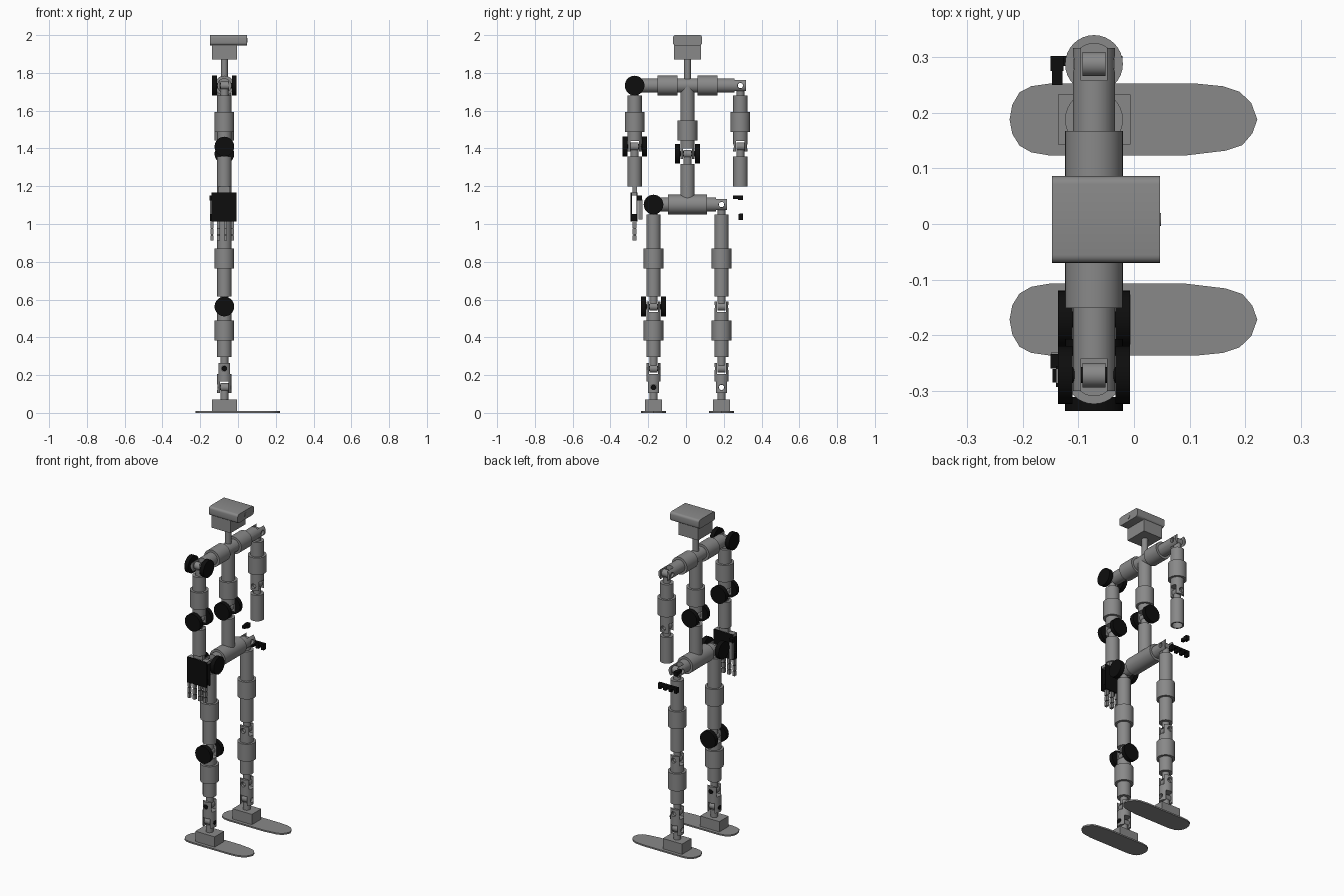
import bpy, bmesh, math
from mathutils import Vector, Matrix

if "Cube" in bpy.data.objects:
    bpy.data.objects.remove(bpy.data.objects["Cube"], do_unlink=True)


def material(name, value):
    m = bpy.data.materials.new(name)
    m.use_nodes = True
    col = (value, value, value, 1)
    m.diffuse_color = col
    m.node_tree.nodes["Principled BSDF"].inputs["Base Color"].default_value = col
    return m


GREY = material("mid grey", 0.25)
BLACK = material("black", 0.004)
CX, CY = -0.072, 0.008            # vertical axis of the body
R, SLEEVE_R, DRUM_R = 0.038, 0.052, 0.052
X, Y, Z = Vector((1, 0, 0)), Vector((0, 1, 0)), Vector((0, 0, 1))
made = []


def finish(name, bm, mat):
    bmesh.ops.recalc_face_normals(bm, faces=bm.faces)
    mesh = bpy.data.meshes.new(name)
    bm.to_mesh(mesh)
    bm.free()
    mesh.materials.append(mat)
    ob = bpy.data.objects.new(name, mesh)
    bpy.context.collection.objects.link(ob)
    made.append(ob)
    return ob


def tube(name, p0, p1, r, mat=GREY, bore=0.0, n=32):
    """Cylinder between two points, optionally bored through."""
    p0, p1 = Vector(p0), Vector(p1)
    turn = (p1 - p0).to_track_quat('Z', 'Y').to_matrix()
    bm = bmesh.new()
    ends = [(p0, r), (p1, r)] + ([(p1, bore), (p0, bore)] if bore else [])
    rings = [[bm.verts.new(c + turn @ Vector((q * math.cos(2 * math.pi * i / n),
                                              q * math.sin(2 * math.pi * i / n), 0)))
              for i in range(n)] for c, q in ends]
    pairs = zip(rings, rings[1:] + rings[:1]) if bore else [rings]
    for a, b in pairs:
        for i in range(n):
            j = (i + 1) % n
            bm.faces.new((a[i], a[j], b[j], b[i]))
    if not bore:
        for ring in rings:
            bm.faces.new(ring)
    return finish(name, bm, mat)


def box(name, lo, hi, mat=GREY):
    lo, hi = Vector(lo), Vector(hi)
    bm = bmesh.new()
    bmesh.ops.create_cube(bm, size=1, matrix=Matrix.Translation((lo + hi) / 2)
                          @ Matrix.Diagonal((*(hi - lo), 1)))
    return finish(name, bm, mat)


def cut(ob, cutter):
    mod = ob.modifiers.new("cut", 'BOOLEAN')
    mod.operation, mod.solver, mod.object = 'DIFFERENCE', 'EXACT', cutter
    deps = bpy.context.evaluated_depsgraph_get()
    mesh = bpy.data.meshes.new_from_object(ob.evaluated_get(deps))
    ob.modifiers.clear()
    ob.data = mesh
    made.remove(cutter)
    bpy.data.objects.remove(cutter, do_unlink=True)


def fork(ob, pivot, out, axis):
    """Cut a slot and a pin hole into the end of a tube."""
    side = out.cross(axis)
    a, b = pivot - out * 0.03, pivot + out * 0.06
    wide = axis * 0.023 + side * 0.06
    pts = (a - wide, a + wide, b - wide, b + wide)
    lo = [min(p[k] for p in pts) for k in range(3)]
    hi = [max(p[k] for p in pts) for k in range(3)]
    cut(ob, box("slot_cutter", lo, hi))
    cut(ob, tube("hole_cutter", pivot - axis * 0.07, pivot + axis * 0.07, 0.015, n=20))


def tongue(name, start, pivot, axis):
    """Round stem ending in an eye that sits inside a fork."""
    d = (pivot - start).normalized()
    tube(name + "_stem", start - d * 0.01, pivot - d * 0.017, 0.021, n=20)
    tube(name + "_eye", pivot - axis * 0.021, pivot + axis * 0.021, 0.022, bore=0.014, n=20)


def motor(name, pivot, axis):
    """Pair of black drums on a shared pin."""
    tube(name + "_pin", pivot - axis * 0.05, pivot + axis * 0.05, 0.0145, BLACK, n=20)
    for s, tag in ((-1, "a"), (1, "b")):
        tube(f"{name}_drum_{tag}", pivot + axis * s * 0.039, pivot + axis * s * 0.065,
             DRUM_R, BLACK)


def at(y, z, x=CX):
    return Vector((x, CY + y, z))


# Head, with a rounded slab overhanging the front
box("head_block", (-0.137, CY - 0.071, 1.872), (-0.006, CY + 0.071, 1.955))
slab = box("head_slab", (-0.148, CY - 0.078, 1.946), (0.047, CY + 0.078, 2.0))
bm = bmesh.new()
bm.from_mesh(slab.data)
long_edges = [e for e in bm.edges if abs((e.verts[0].co - e.verts[1].co).x) > 0.1]
bmesh.ops.bevel(bm, geom=long_edges, offset=0.014, segments=4, profile=0.5, affect='EDGES')
bm.to_mesh(slab.data)
bm.free()
tube("head_lens", (0.046, CY, 1.973), (0.049, CY, 1.973), 0.012, n=20)
tube("neck", at(0, 1.74), at(0, 1.88), 0.018)

# Shoulder bar and pelvis bar with forked ends
SHOULDER, HIP = 1.733, 1.103
for name, half, z in (("shoulder_bar", 0.28, SHOULDER), ("pelvis_bar", 0.18, HIP)):
    bar = tube(name, at(-half - 0.029, z), at(half + 0.029, z), R)
    for s in (-1, 1):
        fork(bar, at(s * half, z), Y * s, X)
for s, tag in ((-1, "right"), (1, "left")):
    tube(tag + "_shoulder_sleeve", at(s * 0.053, SHOULDER), at(s * 0.159, SHOULDER), SLEEVE_R)
tube("pelvis_sleeve", at(-0.104, HIP), at(0.104, HIP), SLEEVE_R)

# Spine with a powered waist joint
WAIST = at(0, 1.371)
spine = tube("upper_spine", at(0, WAIST.z - 0.027), at(0, SHOULDER), R)
fork(spine, WAIST, -Z, Y)
tube("spine_sleeve", at(0, 1.442), at(0, 1.548), SLEEVE_R)
tube("lower_spine", at(0, HIP), at(0, 1.318), R)
tongue("waist", at(0, 1.318), WAIST, Y)
motor("waist", WAIST, Y)

for s, tag in ((-1, "right"), (1, "left")):
    # Arm
    y = s * 0.28
    elbow, shoulder = at(y, 1.41), at(y, SHOULDER)
    arm = tube(tag + "_upper_arm", at(y, 1.383), at(y, 1.68), R)
    fork(arm, elbow, -Z, Y)
    tongue(tag + "_shoulder", at(y, 1.68), shoulder, X)
    tube(tag + "_arm_sleeve", at(y, 1.488), at(y, 1.592), SLEEVE_R)
    tube(tag + "_forearm", at(y, 1.198), at(y, 1.357), R, bore=0.03)
    tube(tag + "_forearm_cap", at(y, 1.34), at(y, 1.356), 0.031)
    tongue(tag + "_elbow", at(y, 1.357), elbow, Y)

    # Leg
    y = s * 0.18
    hip, knee = at(y, HIP), at(y, 0.563)
    ankle, foot_joint = at(y, 0.235), at(y, 0.135)
    tube(tag + "_thigh", at(y, 0.616), at(y, 1.05), R)
    tongue(tag + "_hip", at(y, 1.05), hip, X)
    tube(tag + "_thigh_sleeve", at(y, 0.765), at(y, 0.87), SLEEVE_R)
    tongue(tag + "_knee", at(y, 0.616), knee, Y)
    shin = tube(tag + "_shin", at(y, 0.295), at(y, 0.59), R)
    fork(shin, knee, Z, Y)
    tube(tag + "_shin_sleeve", at(y, 0.384), at(y, 0.49), SLEEVE_R)
    tongue(tag + "_ankle", at(y, 0.295), ankle, Y)
    link = tube(tag + "_ankle_link", at(y, 0.106), at(y, 0.265), R)
    fork(link, ankle, Z, Y)
    fork(link, foot_joint, -Z, X)
    tongue(tag + "_foot", at(y, 0.07), foot_joint, X)

    # Foot block on a thin rounded sole
    box(tag + "_foot_block", at(y - 0.045, 0.008, -0.137), at(y + 0.045, 0.072, -0.006))
    outline = [(-0.224, 0), (-0.219, 0.027), (-0.206, 0.049), (-0.185, 0.06), (-0.15, 0.065),
               (0.11, 0.065), (0.16, 0.06), (0.19, 0.05), (0.211, 0.03), (0.222, 0),
               (0.213, -0.025), (0.195, -0.046), (0.165, -0.056), (0.09, -0.065),
               (-0.15, -0.065), (-0.185, -0.059), (-0.206, -0.047), (-0.219, -0.026)]
    bm = bmesh.new()
    rings = [[bm.verts.new(at(y + s * v, z, u)) for u, v in outline] for z in (0, 0.009)]
    for ring in rings:
        bm.faces.new(ring)
    for i in range(len(outline)):
        j = (i + 1) % len(outline)
        bm.faces.new((rings[0][i], rings[0][j], rings[1][j], rings[1][i]))
    finish(tag + "_sole", bm, GREY)

    # Motors and pins are fitted on the right side only
    if s < 0:
        motor("right_shoulder", shoulder, X)
        motor("right_elbow", elbow, Y)
        motor("right_hip", hip, X)
        motor("right_knee", knee, Y)
        for name, p, ax in (("ankle", ankle, Y), ("foot", foot_joint, X)):
            tube(f"right_{name}_pin", p - ax * 0.037, p + ax * 0.037, 0.0145, BLACK, n=20)

# Right hand: hollow palm of two plates, four fingers and a thumb
HY = -0.272
FINGERS = (-0.138, -0.102, -0.066, -0.03)
box("wrist", (CX - 0.03, HY - 0.012, 1.16), (CX + 0.03, HY + 0.012, 1.205))
box("palm_outer_plate", (-0.14, HY - 0.021, 1.012), (-0.008, HY - 0.014, 1.168), BLACK)
box("palm_inner_plate", (-0.14, HY + 0.011, 1.012), (-0.008, HY + 0.016, 1.168), BLACK)
box("palm_top", (-0.14, HY - 0.02, 1.15), (-0.008, HY + 0.015, 1.168))
for i, x in enumerate(FINGERS):
    box(f"finger_knuckle_{i}", (x - 0.009, HY - 0.013, 1.015), (x + 0.009, HY + 0.011, 1.052), BLACK)
    for k, (a, b) in enumerate(((0.98, 1.016), (0.945, 0.975), (0.912, 0.94))):
        box(f"finger_{i}_segment_{k}", (x - 0.008, HY - 0.01, a), (x + 0.008, HY + 0.01, b))
        box(f"finger_{i}_joint_{k}", (x - 0.006, HY - 0.006, b - 0.004), (x + 0.006, HY + 0.006, b + 0.007), BLACK)
box("thumb_base", (-0.15, HY + 0.012, 1.125), (-0.127, HY + 0.038, 1.15), BLACK)
box("thumb", (-0.149, HY + 0.02, 1.025), (-0.129, HY + 0.041, 1.13))

# Left hand: only the thumb bracket and the knuckle rail
box("left_thumb_bracket", (-0.15, 0.275, 1.126), (-0.127, 0.302, 1.152), BLACK)
box("left_thumb_arm", (-0.148, 0.25, 1.132), (-0.129, 0.276, 1.15), BLACK)
box("left_knuckle_rail", (-0.147, 0.284, 1.04), (-0.021, 0.302, 1.055), BLACK)
for i, x in enumerate(FINGERS):
    box(f"left_knuckle_{i}", (x - 0.009, 0.278, 1.02), (x + 0.009, 0.302, 1.052), BLACK)

# Smooth the round parts, keep edges sharp
bpy.ops.object.select_all(action='DESELECT')
for ob in made:
    ob.select_set(True)
bpy.context.view_layer.objects.active = made[0]
bpy.ops.object.shade_smooth_by_angle(angle=math.radians(30))
